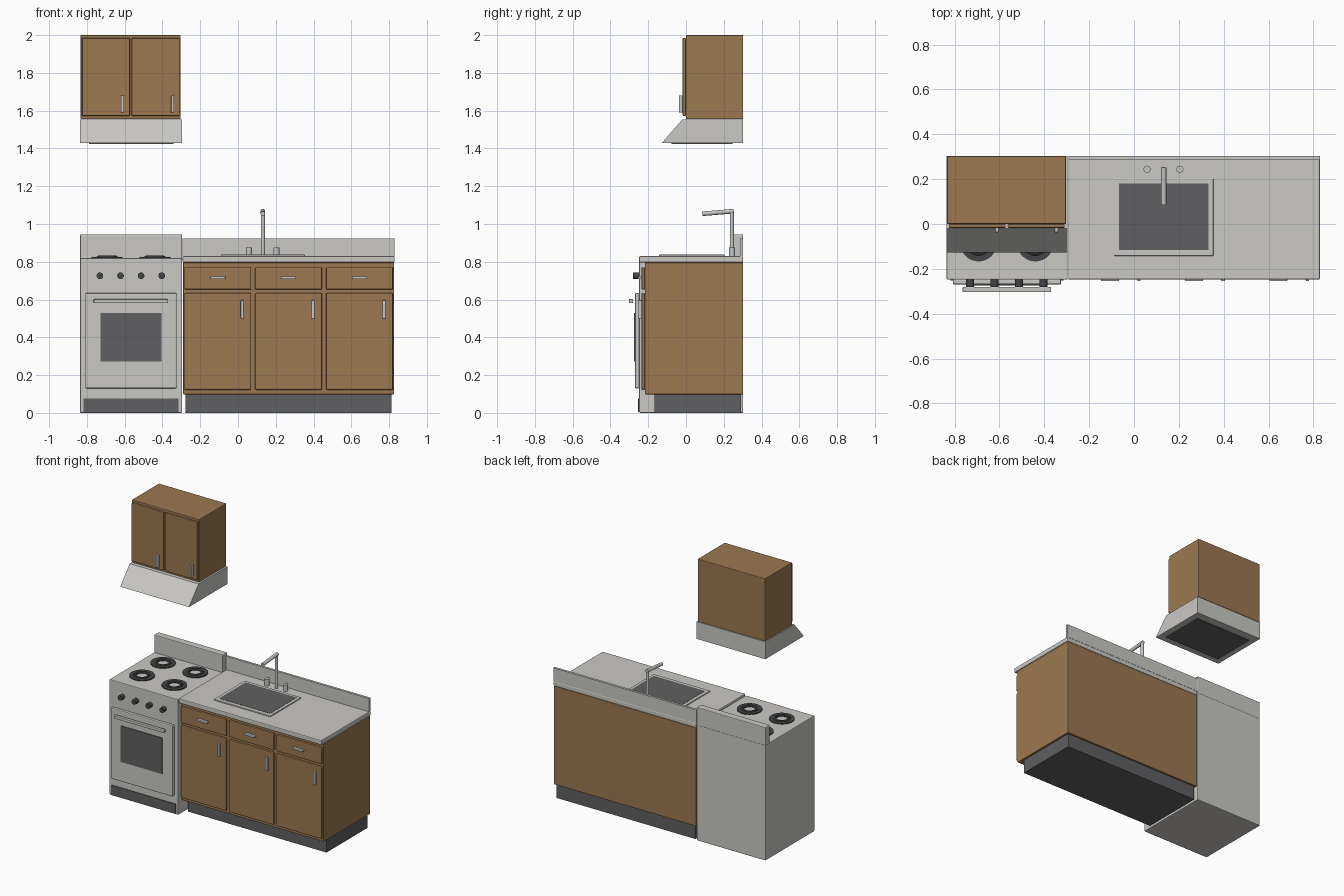
import bpy, bmesh, math
from mathutils import Vector

if "Cube" in bpy.data.objects:
    bpy.data.objects.remove(bpy.data.objects["Cube"])


def material(name, srgb):
    m = bpy.data.materials.new(name)
    lin = [((c / 255 + 0.055) / 1.055) ** 2.4 for c in srgb]
    m.diffuse_color = (*lin, 1)
    m.use_nodes = True
    m.node_tree.nodes["Principled BSDF"].inputs["Base Color"].default_value = m.diffuse_color
    return m


ENAMEL = material("light_grey_enamel", (202, 201, 197))
WOOD = material("brown_wood", (155, 120, 81))
DARK = material("dark_grey", (96, 96, 98))
BLACK = material("charcoal", (68, 68, 70))
METAL = material("brushed_metal", (198, 199, 199))


def finish(name, bm, mat, smooth=False):
    bmesh.ops.recalc_face_normals(bm, faces=bm.faces)
    me = bpy.data.meshes.new(name)
    bm.to_mesh(me)
    bm.free()
    me.materials.append(mat)
    ob = bpy.data.objects.new(name, me)
    bpy.context.collection.objects.link(ob)
    if smooth:
        bpy.ops.object.select_all(action='DESELECT')
        ob.select_set(True)
        bpy.context.view_layer.objects.active = ob
        bpy.ops.object.shade_smooth_by_angle(angle=math.radians(40))
    return ob


def box(name, x, y, z, mat, bevel=0.0):
    """Box from (min, max) pairs on each axis, with optional softened edges."""
    bm = bmesh.new()
    bmesh.ops.create_cube(bm, size=1)
    for v in bm.verts:
        v.co = [(a + b) / 2 + c * (b - a) for c, (a, b) in zip(v.co, (x, y, z))]
    ob = finish(name, bm, mat)
    if bevel:
        mod = ob.modifiers.new("soft_edges", 'BEVEL')
        mod.width = bevel
        mod.segments = 2
    return ob


def rod(name, a, b, r, mat, sides=24):
    """Cylinder between two points."""
    a, b = Vector(a), Vector(b)
    bm = bmesh.new()
    bmesh.ops.create_cone(bm, cap_ends=True, segments=sides, radius1=r, radius2=r,
                          depth=(b - a).length)
    q = (b - a).to_track_quat('Z', 'Y')
    for v in bm.verts:
        v.co = q @ v.co + (a + b) / 2
    return finish(name, bm, mat, True)


def lathe_ring(name, centre, profile, mat, sides=32):
    """Closed (radius, z) profile revolved around a vertical axis."""
    bm = bmesh.new()
    rings = []
    for i in range(sides):
        t = 2 * math.pi * i / sides
        rings.append([bm.verts.new((centre[0] + r * math.cos(t),
                                    centre[1] + r * math.sin(t), z)) for r, z in profile])
    n = len(profile)
    for i in range(sides):
        p, q = rings[i], rings[(i + 1) % sides]
        for j in range(n):
            k = (j + 1) % n
            bm.faces.new((p[j], q[j], q[k], p[k]))
    return finish(name, bm, mat, True)


BACK = 0.303

# Upper cabinet with two doors
box("upper_cabinet", (-0.833, -0.304), (0, BACK), (1.555, 2.0), WOOD, 0.004)
for i, (x0, x1, hx) in enumerate([(-0.826, -0.572, -0.611), (-0.563, -0.309, -0.346)]):
    box(f"upper_door_{i}", (x0, x1), (-0.018, 0), (1.572, 1.985), WOOD, 0.006)
    box(f"upper_handle_{i}", (hx - 0.008, hx + 0.008), (-0.037, -0.016), (1.59, 1.68), METAL, 0.003)

# Extractor hood: side profile extruded across the width
bm = bmesh.new()
side = [bm.verts.new((-0.836, y, z)) for y, z in
        [(-0.02, 1.553), (BACK, 1.553), (BACK, 1.43), (-0.127, 1.43)]]
face = bm.faces.new(side)
ext = bmesh.ops.extrude_face_region(bm, geom=[face])
bmesh.ops.translate(bm, vec=(0.54, 0, 0),
                    verts=[g for g in ext["geom"] if isinstance(g, bmesh.types.BMVert)])
finish("hood", bm, ENAMEL)
box("hood_filter", (-0.79, -0.341), (-0.077, 0.246), (1.424, 1.432), DARK)

# Base cabinet, plinth, doors and drawers
box("base_cabinet", (-0.29, 0.826), (-0.218, BACK), (0.098, 0.796), WOOD, 0.004)
box("plinth", (-0.277, 0.812), (-0.167, 0.29), (0, 0.1), DARK)
for i, (x0, x1) in enumerate([(-0.284, 0.07), (0.091, 0.445), (0.466, 0.821)]):
    cx = (x0 + x1) / 2
    box(f"drawer_front_{i}", (x0, x1), (-0.236, -0.217), (0.653, 0.771), WOOD, 0.006)
    box(f"base_door_{i}", (x0, x1), (-0.236, -0.217), (0.122, 0.634), WOOD, 0.006)
    box(f"drawer_handle_{i}", (cx - 0.04, cx + 0.04), (-0.254, -0.234), (0.709, 0.723), METAL, 0.003)
    box(f"base_handle_{i}", (x1 - 0.056, x1 - 0.04), (-0.254, -0.234), (0.5, 0.597), METAL, 0.003)

# Worktop, splashback and sink
box("worktop", (-0.293, 0.829), (-0.248, BACK), (0.796, 0.83), ENAMEL, 0.006)
box("splashback", (-0.293, 0.829), (0.286, BACK), (0.828, 0.924), ENAMEL)
box("sink_rim", (-0.09, 0.354), (-0.142, 0.203), (0.828, 0.838), ENAMEL, 0.003)
box("sink_basin", (-0.067, 0.333), (-0.116, 0.18), (0.834, 0.8395), DARK)

# Tap: post, sloping spout and two valves
rod("tap_post", (0.132, 0.243, 0.83), (0.132, 0.243, 1.068), 0.011, METAL)
rod("tap_spout", (0.132, 0.252, 1.068), (0.132, 0.086, 1.054), 0.012, METAL)
for i, x in enumerate((0.058, 0.204)):
    rod(f"tap_valve_{i}", (x, 0.244, 0.828), (x, 0.244, 0.875), 0.016, METAL)

# Cooker body, back panel and kick strip
box("cooker_body", (-0.836, -0.296), (-0.248, BACK), (0, 0.82), ENAMEL, 0.005)
box("cooker_back_panel", (-0.836, -0.296), (0.252, BACK), (0.815, 0.945), ENAMEL, 0.005)
box("cooker_kick_strip", (-0.818, -0.314), (-0.253, -0.245), (0.006, 0.075), DARK)

# Oven door, window, handle
box("oven_door", (-0.808, -0.325), (-0.27, -0.246), (0.13, 0.634), ENAMEL, 0.006)
box("oven_window", (-0.728, -0.405), (-0.275, -0.268), (0.273, 0.528), DARK)
box("oven_handle", (-0.764, -0.37), (-0.303, -0.281), (0.582, 0.602), ENAMEL, 0.003)

# Control knobs
for i in range(4):
    x = -0.731 + i * 0.109
    rod(f"knob_{i}", (x, -0.24, 0.726), (x, -0.28, 0.726), 0.0175, BLACK)

# Four hob burners: flat outer ring and raised coil
coil = [(0.046 + 0.011 * math.cos(a), 0.823 + 0.01 * math.sin(a))
        for a in (math.pi * k / 4 for k in range(8))]
for i, x in enumerate((-0.693, -0.44)):
    for j, y in enumerate((-0.085, 0.15)):
        lathe_ring(f"burner_ring_{i}{j}", (x, y),
                   [(0.052, 0.818), (0.082, 0.818), (0.082, 0.826), (0.052, 0.826)], BLACK)
        lathe_ring(f"burner_coil_{i}{j}", (x, y), coil, BLACK)
